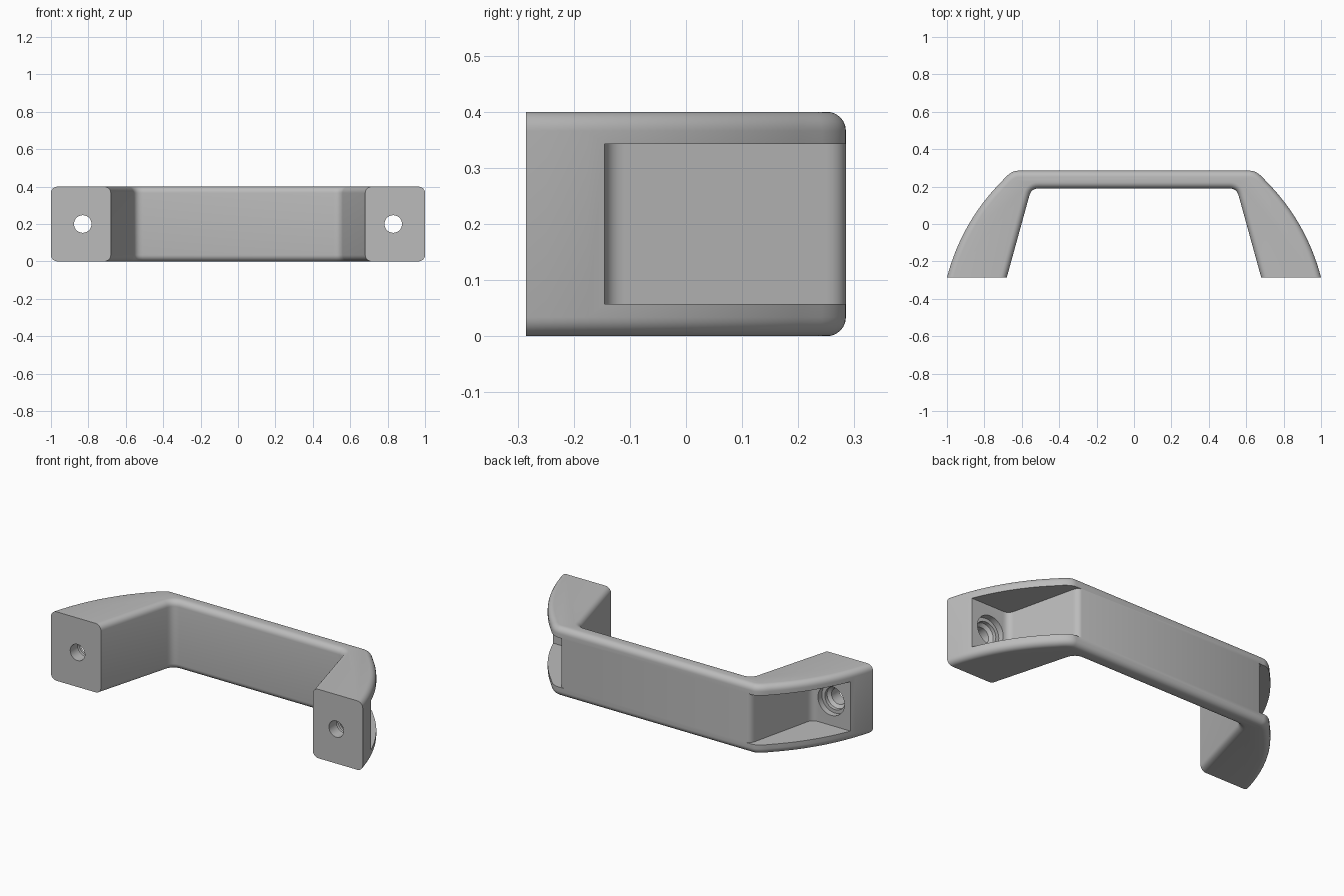
import bpy, bmesh, math
from mathutils import Vector

cube = bpy.data.objects.get("Cube")
if cube:
    bpy.data.objects.remove(cube)

HEIGHT, FOOT_Y, BACK_Y = 0.4, -0.285, 0.285
HOLE_X, FLOOR_Y = 0.83, -0.145

grey = bpy.data.materials.new("plain grey")
grey.use_nodes = True
colour = (0.5, 0.5, 0.5, 1)
grey.diffuse_color = colour
grey.node_tree.nodes["Principled BSDF"].inputs["Base Color"].default_value = colour


def curve(a, control, b, steps):
    """Points on a quadratic curve from a to b, pulled towards control."""
    a, c, b = Vector(a), Vector(control), Vector(b)
    ts = [i / steps for i in range(steps + 1)]
    return [a * (1 - t) ** 2 + c * 2 * t * (1 - t) + b * t * t for t in ts]


def make_object(name, bm):
    bmesh.ops.recalc_face_normals(bm, faces=bm.faces)
    mesh = bpy.data.meshes.new(name)
    bm.to_mesh(mesh)
    bm.free()
    mesh.materials.append(grey)
    obj = bpy.data.objects.new(name, mesh)
    bpy.context.collection.objects.link(obj)
    return obj


def extrude_outline(points, z0, z1):
    bm = bmesh.new()
    face = bm.faces.new([bm.verts.new((p[0], p[1], z0)) for p in points])
    top = bmesh.ops.extrude_face_region(bm, geom=[face])["geom"]
    verts = [v for v in top if isinstance(v, bmesh.types.BMVert)]
    bmesh.ops.translate(bm, verts=verts, vec=(0, 0, z1 - z0))
    return bm


def mirrored(points, side):
    return [(p[0] * side, p[1]) for p in points]


# Handle body: bar and two legs in one outline, with rounded long edges
half = [Vector((0.68, FOOT_Y))]
half += curve((0.68, FOOT_Y), (0.92, -0.285), (1, FOOT_Y), 1)[1:]
half += curve((1, FOOT_Y), (0.92, 0.015), (0.705, 0.23), 16)[1:]
half += curve((0.705, 0.23), (0.66, 0.285), (0.62, BACK_Y), 8)[1:]
inner = curve((0.51, 0.19), (0.55, 0.19), (0.56, 0.15), 6)
half = inner + half
outline = half + mirrored(half[::-1], -1)
bm = extrude_outline(outline, 0, HEIGHT)
bm.normal_update()
rounded = []
for e in bm.edges:
    a, b = (v.co for v in e.verts)
    at_foot = abs(a.y - FOOT_Y) < 1e-4 and abs(b.y - FOOT_Y) < 1e-4
    if abs(a.z - b.z) < 1e-4 and not at_foot:
        rounded.append(e)
bmesh.ops.bevel(bm, geom=rounded, offset=0.034, offset_type='OFFSET',
                segments=6, profile=0.5, affect='EDGES', clamp_overlap=False)
handle = make_object("handle", bm)


def cut(cutter):
    cutter.hide_render = True
    cutter.hide_viewport = True
    mod = handle.modifiers.new(cutter.name, 'BOOLEAN')
    mod.operation = 'DIFFERENCE'
    mod.solver = 'EXACT'
    mod.object = cutter


def screw_cutter(name, x):
    """Stepped round cutter along y for the screw hole."""
    steps = [(0.047, FOOT_Y - 0.05), (0.047, -0.215), (0.065, -0.2),
             (0.065, -0.18), (0.085, -0.18), (0.085, FLOOR_Y + 0.03)]
    n = 40
    bm = bmesh.new()
    rings = []
    for r, y in steps:
        angles = [2 * math.pi * i / n for i in range(n)]
        rings.append([bm.verts.new((x + r * math.cos(a), y, HEIGHT / 2 + r * math.sin(a)))
                      for a in angles])
    for lower, upper in zip(rings, rings[1:]):
        for i in range(n):
            j = (i + 1) % n
            bm.faces.new((lower[i], lower[j], upper[j], upper[i]))
    bm.faces.new(rings[0])
    bm.faces.new(rings[-1])
    return make_object(name, bm)


# Side pockets with a rounded inner corner and a rounded lip, then the holes
pocket = [Vector((1.2, FLOOR_Y))]
pocket += curve((0.745, FLOOR_Y), (0.71, FLOOR_Y), (0.702, -0.11), 6)
pocket += curve((0.617, 0.25), (0.609, 0.286), (0.575, 0.286), 6)
pocket += [Vector((0.575, 0.4)), Vector((1.2, 0.4))]
for side, word in ((1, "left"), (-1, "right")):
    cut(make_object(word + "_pocket_cutter",
                    extrude_outline(mirrored(pocket, side), 0.057, HEIGHT - 0.057)))
    cut(screw_cutter(word + "_screw_cutter", side * HOLE_X))

# Apply the cuts and shade the curved faces smoothly
bpy.context.view_layer.update()
final = bpy.data.meshes.new_from_object(
    handle.evaluated_get(bpy.context.evaluated_depsgraph_get()))
handle.modifiers.clear()
handle.data = final
for obj in [o for o in bpy.data.objects if o.name.endswith("_cutter")]:
    bpy.data.objects.remove(obj)
bpy.ops.object.select_all(action='DESELECT')
handle.select_set(True)
bpy.context.view_layer.objects.active = handle
bpy.ops.object.shade_smooth_by_angle(angle=math.radians(30))
